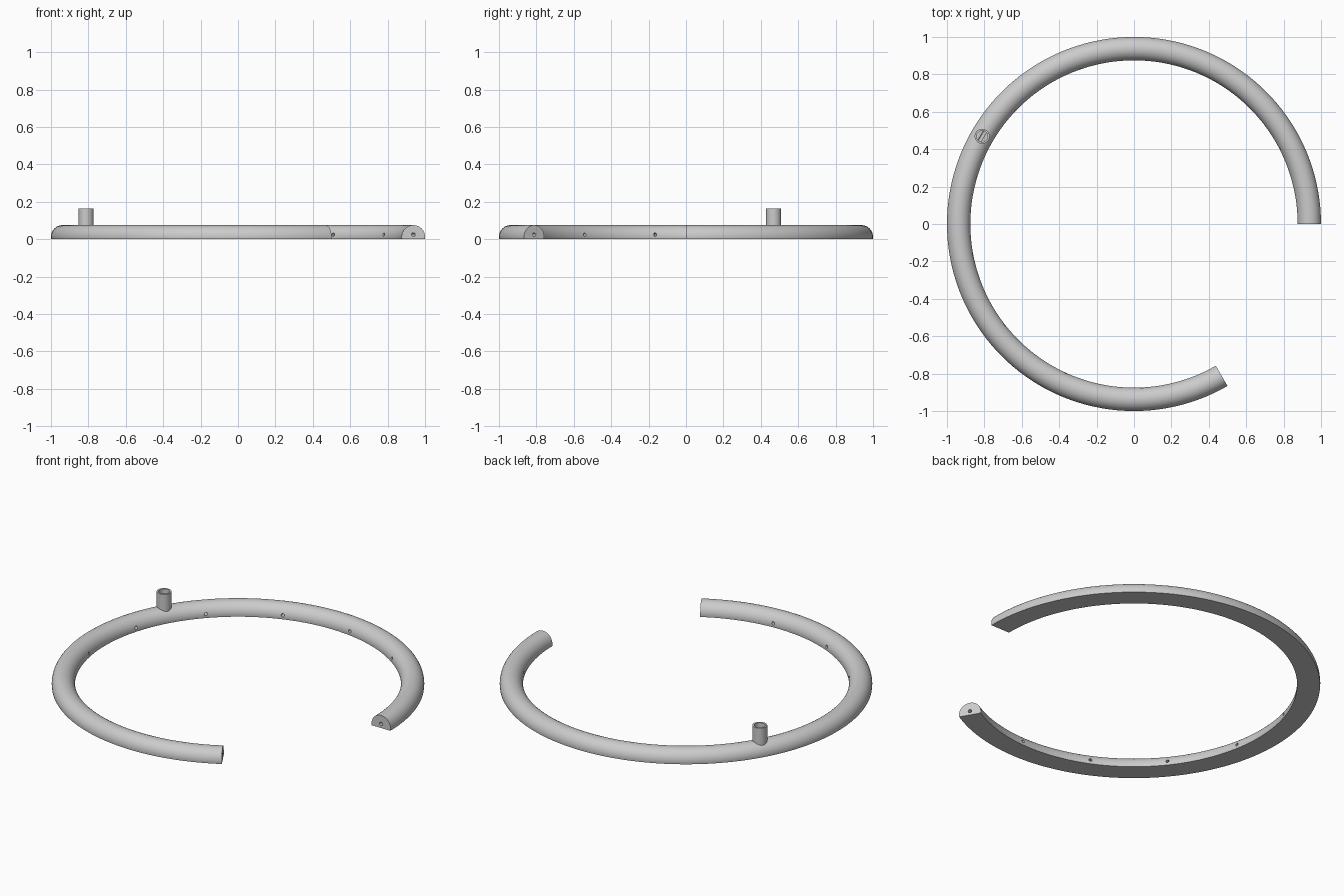
import bpy, bmesh, math
from mathutils import Matrix, Vector

if "Cube" in bpy.data.objects:
    bpy.data.objects.remove(bpy.data.objects["Cube"])

R, TUBE, Z0 = 0.9375, 0.0625, 0.0125   # ring radius, tube radius, tube centre height
CHANNEL_Z = 0.024
SWEEP = 300                            # degrees of arc


def make(name, bm):
    bmesh.ops.recalc_face_normals(bm, faces=bm.faces)
    mesh = bpy.data.meshes.new(name)
    bm.to_mesh(mesh)
    bm.free()
    ob = bpy.data.objects.new(name, mesh)
    bpy.context.collection.objects.link(ob)
    return ob


def swept(name, profile, start, end, steps):
    """Sweep a closed (radius, z) profile around z, with capped ends."""
    bm = bmesh.new()
    rings = []
    for i in range(steps + 1):
        a = math.radians(start + (end - start) * i / steps)
        rings.append([bm.verts.new((r * math.cos(a), r * math.sin(a), z)) for r, z in profile])
    n = len(profile)
    for a, b in zip(rings, rings[1:]):
        for j in range(n):
            k = (j + 1) % n
            bm.faces.new((a[j], a[k], b[k], b[j]))
    bm.faces.new(rings[0])
    bm.faces.new(rings[-1])
    return make(name, bm)


def add_cylinder(bm, radius, depth, matrix, segments):
    bmesh.ops.create_cone(bm, cap_ends=True, segments=segments, radius1=radius,
                          radius2=radius, depth=depth, matrix=matrix)


def upright(name, radius, z_low, z_high):
    a = math.radians(150)
    bm = bmesh.new()
    add_cylinder(bm, radius, z_high - z_low, Matrix.Translation(
        (R * math.cos(a), R * math.sin(a), (z_low + z_high) / 2)), 40)
    return make(name, bm)


# Domed tube with a flat base
dip = math.asin(Z0 / TUBE)
arc = [-dip + (math.pi + 2 * dip) * i / 28 for i in range(29)]
ring = swept("spray_ring", [(R + TUBE * math.cos(t), Z0 + TUBE * math.sin(t)) for t in arc],
             0, SWEEP, 120)

# Inlet pipe and its bore
inlet = upright("inlet_pipe", 0.04, 0.04, 0.163)
bore = upright("bore_cutter", 0.03, CHANNEL_Z, 0.2)

# Inner channel, open at both ends
channel = swept("channel_cutter",
                [(R + 0.010 * math.cos(math.tau * i / 16), CHANNEL_Z + 0.010 * math.sin(math.tau * i / 16))
                 for i in range(16)], -1, SWEEP + 1, 120)

# Spray holes through the inner wall
bm = bmesh.new()
for i in range(1, 11):
    turn = Matrix.Rotation(math.radians(SWEEP * i / 11), 4, 'Z')
    lie = Matrix.Translation((R - 0.05, 0, CHANNEL_Z)) @ Matrix.Rotation(math.pi / 2, 4, 'Y')
    add_cylinder(bm, 0.009, 0.1, turn @ lie, 16)
holes = make("spray_hole_cutter", bm)

# Join the pipe, then cut the passages
bpy.context.view_layer.objects.active = ring
for tool, mode in ((inlet, 'UNION'), (channel, 'DIFFERENCE'), (holes, 'DIFFERENCE'), (bore, 'DIFFERENCE')):
    mod = ring.modifiers.new(tool.name, 'BOOLEAN')
    mod.operation, mod.solver, mod.object = mode, 'EXACT', tool
    bpy.ops.object.modifier_apply(modifier=mod.name)
    bpy.data.objects.remove(tool)

# Grey finish
grey = bpy.data.materials.new("light grey")
grey.diffuse_color = (0.6, 0.6, 0.6, 1)
grey.use_nodes = True
grey.node_tree.nodes["Principled BSDF"].inputs["Base Color"].default_value = grey.diffuse_color
ring.data.materials.clear()
ring.data.materials.append(grey)
for p in ring.data.polygons:
    p.material_index = 0

bpy.ops.object.select_all(action='DESELECT')
ring.select_set(True)
bpy.ops.object.shade_smooth_by_angle(angle=math.radians(30))
